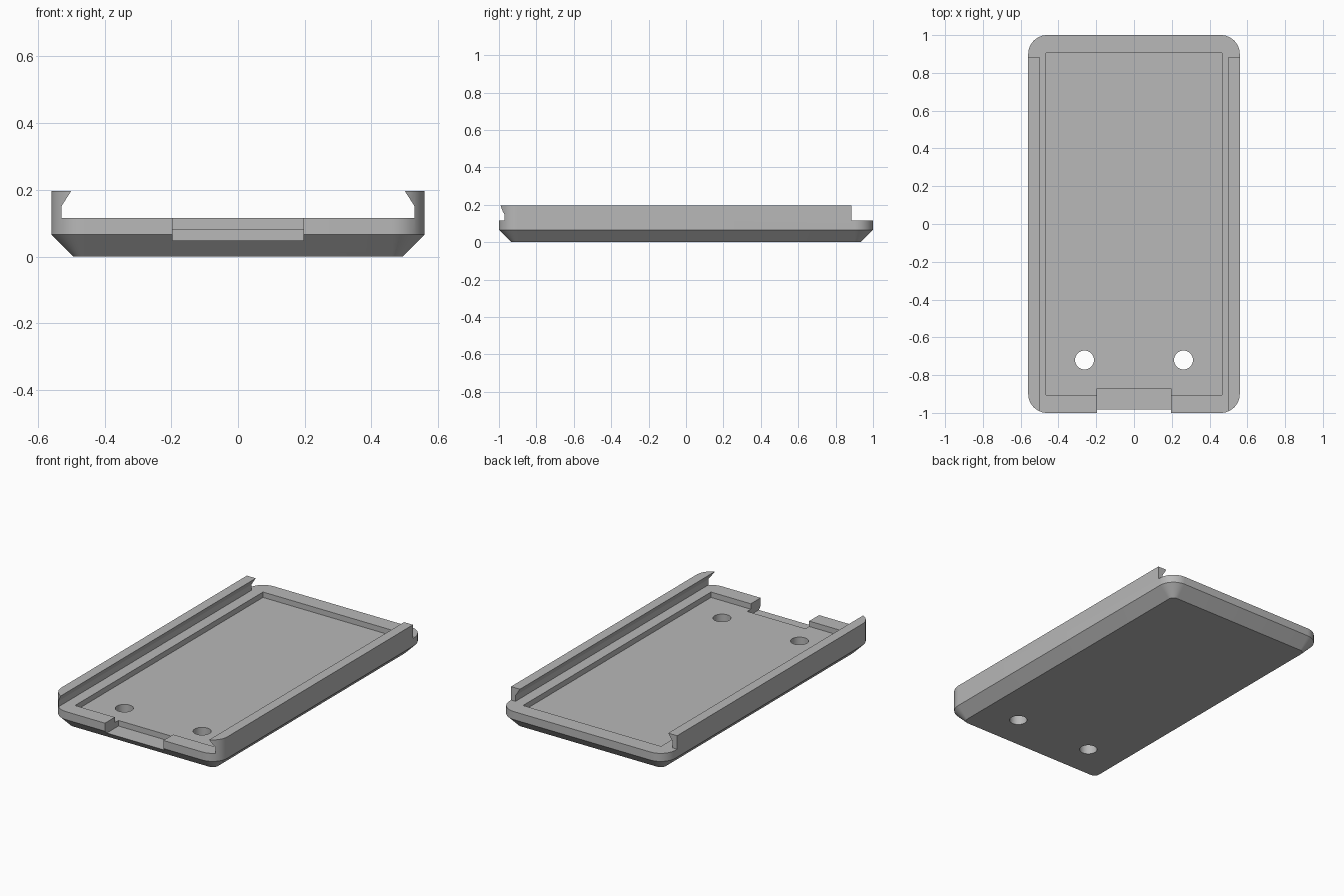
import bpy, bmesh, math

cube = bpy.data.objects.get("Cube")
if cube:
    bpy.data.objects.remove(cube, do_unlink=True)

# Main dimensions
HALF_X, HALF_Y, RADIUS = 0.56, 1.0, 0.1
CHAMFER, RIM_Z, TOP_Z, FLOOR_Z = 0.066, 0.115, 0.197, 0.082
RAIL_END = 0.885

grey = bpy.data.materials.new("plain grey")
grey.use_nodes = True
grey.diffuse_color = (0.48, 0.48, 0.48, 1)
grey.node_tree.nodes["Principled BSDF"].inputs["Base Color"].default_value = grey.diffuse_color


def loft(name, rings):
    """Closed solid through rings that share one point count."""
    bm = bmesh.new()
    loops = [[bm.verts.new(p) for p in ring] for ring in rings]
    n = len(loops[0])
    for low, high in zip(loops, loops[1:]):
        for i in range(n):
            j = (i + 1) % n
            bm.faces.new((low[i], low[j], high[j], high[i]))
    bm.faces.new(loops[0])
    bm.faces.new(loops[-1])
    bmesh.ops.recalc_face_normals(bm, faces=bm.faces)
    mesh = bpy.data.meshes.new(name)
    bm.to_mesh(mesh)
    bm.free()
    obj = bpy.data.objects.new(name, mesh)
    bpy.context.collection.objects.link(obj)
    mesh.materials.append(grey)
    return obj


def rounded_ring(inset, z, steps=12):
    r = RADIUS - inset
    ring = []
    for corner, (sx, sy) in enumerate(((1, 1), (-1, 1), (-1, -1), (1, -1))):
        for k in range(steps + 1):
            a = (corner + k / steps) * math.pi / 2
            ring.append((sx * (HALF_X - RADIUS) + r * math.cos(a),
                         sy * (HALF_Y - RADIUS) + r * math.sin(a), z))
    return ring


def box(name, x, y0, y1, z0, z1):
    plan = ((-x, y0), (x, y0), (x, y1), (-x, y1))
    return loft(name, [[(px, py, z) for px, py in plan] for z in (z0, z1)])


def cylinder(name, x, y, r, n=40):
    angles = [2 * math.pi * i / n for i in range(n)]
    return loft(name, [[(x + r * math.cos(a), y + r * math.sin(a), z) for a in angles]
                       for z in (-0.1, 0.3)])


# Tray with chamfered underside, full height before cutting
tray = loft("tray", [rounded_ring(CHAMFER, 0), rounded_ring(0, CHAMFER),
                     rounded_ring(0, TOP_Z)])

# Channel between the side rails, with overhanging lips
slope = (0.53 - 0.5) / (TOP_Z - 0.15)
over = TOP_Z + 0.05
half = [(0.53, RIM_Z), (0.53, 0.15), (0.5 - slope * 0.05, over)]
section = half + [(-x, z) for x, z in reversed(half)]
channel = loft("channel_cutter", [[(x, y, z) for x, z in section] for y in (-1.1, 0.95)])

cutters = [
    channel,
    box("rear_rail_cutter", 0.7, RAIL_END, 1.1, RIM_Z, 0.3),
    box("pocket_cutter", 0.465, -0.905, 0.905, FLOOR_Z, 0.3),
    box("front_notch_cutter", 0.197, -1.1, -0.87, 0.048, 0.3),
    cylinder("left_hole_cutter", 0.262, -0.72, 0.05),
    cylinder("right_hole_cutter", -0.262, -0.72, 0.05),
]

# Apply the cuts, then drop the cutters
bpy.ops.object.select_all(action='DESELECT')
bpy.context.view_layer.objects.active = tray
tray.select_set(True)
for cutter in cutters:
    cutter.hide_render = True
    mod = tray.modifiers.new(cutter.name, 'BOOLEAN')
    mod.operation = 'DIFFERENCE'
    mod.solver = 'EXACT'
    mod.object = cutter
    bpy.ops.object.modifier_apply(modifier=mod.name)
    bpy.data.objects.remove(cutter, do_unlink=True)

bpy.ops.object.shade_smooth_by_angle(angle=math.radians(30))
